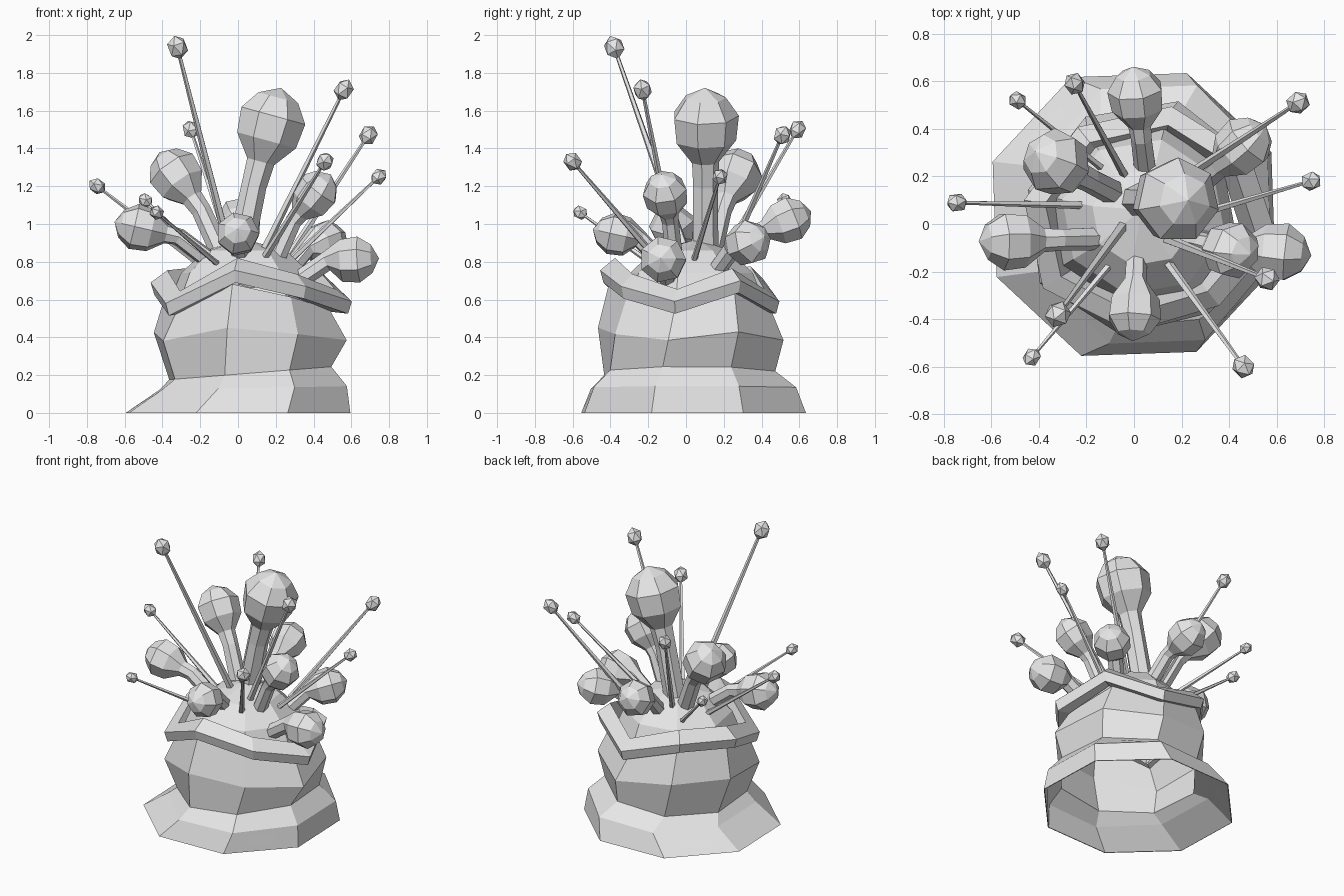
import bpy
import bmesh
import math
from mathutils import Vector, Matrix

cube = bpy.data.objects.get("Cube")
if cube:
    bpy.data.objects.remove(cube, do_unlink=True)

grey = bpy.data.materials.new("plain_grey")
grey.use_nodes = True
grey.diffuse_color = (0.8, 0.8, 0.8, 1)
grey.node_tree.nodes["Principled BSDF"].inputs["Base Color"].default_value = (0.8, 0.8, 0.8, 1)


def finish(bm, name):
    """Turn a bmesh into a flat shaded grey object."""
    mesh = bpy.data.meshes.new(name)
    bm.to_mesh(mesh)
    bm.free()
    mesh.materials.append(grey)
    obj = bpy.data.objects.new(name, mesh)
    bpy.context.scene.collection.objects.link(obj)
    return obj


def skin(bm, rings):
    """Bridge consecutive rings; a ring of one point closes to a tip."""
    loops = [[bm.verts.new(p) for p in ring] for ring in rings]
    for a, b in zip(loops, loops[1:]):
        n = len(a)
        for i in range(n):
            j = (i + 1) % n
            if len(b) == 1:
                bm.faces.new((a[i], a[j], b[0]))
            else:
                bm.faces.new((a[i], a[j], b[j], b[i]))


# Uneven height and spread of the eight corners, starting at the front
WAVE = [0.115, 0.03, -0.05, 0.06, -0.05, 0.07, 0.05, -0.06]
SPREAD = [0.99, 0.92, 1, 0.95, 0.99, 0.98, 1, 1.03]


def ring(cx, cy, rx, ry, z, wave=0.0, tilt=0.0, turn=0.0):
    points = []
    for i, (w, s) in enumerate(zip(WAVE, SPREAD)):
        a = math.radians(-112.5 + turn + 45 * i)
        s = s if wave else 1
        x, y = cx + s * rx * math.cos(a), cy + s * ry * math.sin(a)
        points.append((x, y, z + wave * w + tilt * x))
    return points


def skirt(inset):
    return [
        ring(0, 0.04, 0.635 - inset, 0.635 - inset, 0, turn=2),
        ring(0.08, 0.04, 0.53 - inset, 0.58 - inset, 0.13 - inset, tilt=0.02, turn=2),
        ring(0.065, 0.02, 0.45 - inset, 0.475 - inset, 0.205 - inset, tilt=0.08, turn=5),
    ]


# Pot: open, lined skirt at the bottom, pinched waist and bulging belly
bm = bmesh.new()
skin(bm, skirt(0.006)[::-1] + skirt(0) + [
    ring(0.065, 0.025, 0.525, 0.51, 0.405, wave=0.4, turn=9),
    ring(0.05, 0.02, 0.44, 0.44, 0.59, wave=0.8, turn=12),
])
finish(bm, "pot")

# Rim: wavy collar with a sloping top and an inner wall
bm = bmesh.new()
skin(bm, [ring(0.07, 0.02, r, r * 0.9, 0.655 + dz, wave=1, turn=13)
          for r, dz in [(0.43, -0.07), (0.52, -0.08), (0.54, -0.015),
                        (0.45, 0.05), (0.39, -0.09)]])
finish(bm, "rim")

# Soil: low dome filling the pot
bm = bmesh.new()
dome = [ring(0.04, 0.03, r, r * 0.95, z, turn=10)
        for r, z in [(0.4, 0.62), (0.35, 0.74), (0.22, 0.86)]]
skin(bm, dome + [[(0.03, 0.06, 0.92)]])
finish(bm, "soil")


def sweep(name, path, radii, sides):
    """Tube through the path points with a radius at each; zero ends in a tip."""
    path = [Vector(p) for p in path]
    rings, quat, old = [], None, None
    for i, (p, r) in enumerate(zip(path, radii)):
        t = (path[min(i + 1, len(path) - 1)] - path[max(i - 1, 0)]).normalized()
        quat = old.rotation_difference(t) @ quat if old else t.to_track_quat('Z', 'Y')
        old = t
        if r == 0:
            rings.append([p])
            continue
        angles = [math.tau * k / sides for k in range(sides)]
        rings.append([p + quat @ Vector((r * math.cos(a), r * math.sin(a), 0)) for a in angles])
    bm = bmesh.new()
    skin(bm, rings)
    return finish(bm, name)


# Bulbs: arched thick stalks swelling into rounded heads (base, centre, radius)
bulbs = [
    ((0.01, 0.10, 0.84), (0.175, 0.10, 1.53), 0.18),
    ((-0.08, 0.13, 0.82), (-0.33, 0.26, 1.26), 0.14),
    ((-0.14, -0.06, 0.80), (-0.52, -0.07, 0.98), 0.125),
    ((0.20, -0.06, 0.80), (0.41, -0.11, 1.16), 0.12),
    ((0.01, -0.13, 0.80), (0.0, -0.37, 0.945), 0.115),
    ((0.05, 0.22, 0.80), (0.01, 0.54, 1.02), 0.12),
    ((0.26, 0.15, 0.74), (0.46, 0.33, 0.90), 0.12),
    ((0.32, -0.09, 0.70), (0.61, -0.12, 0.81), 0.125),
]
HEAD = [(-1.15, 0.42), (-0.5, 0.92), (0.25, 1.0), (0.8, 0.62), (1.1, 0)]
for n, (base, centre, r) in enumerate(bulbs, 1):
    base, centre = Vector(base), Vector(centre)
    elbow = base.lerp(centre, 0.45) + Vector((0, 0, 0.05))
    axis = (centre - elbow).normalized()
    path = [base, elbow] + [centre + axis * r * s for s, _ in HEAD]
    radii = [r * 0.4, r * 0.38] + [r * w for _, w in HEAD]
    # Short stalks drop the elbow so the neck never folds back
    if (path[2] - elbow).dot(axis) < 0.02:
        del path[1], radii[1]
    sweep(f"bulb_{n}", path, radii, 7)

# Pins: thin tapering spikes with a small faceted bead (base, tip, bead radius)
pins = [
    ((-0.05, -0.01, 0.88), (-0.32, -0.38, 1.935), 0.056),
    ((-0.03, 0.19, 0.82), (-0.25, 0.59, 1.50), 0.046),
    ((0.13, -0.06, 0.85), (0.56, -0.23, 1.71), 0.052),
    ((0.25, 0.22, 0.80), (0.69, 0.51, 1.47), 0.049),
    ((0.14, -0.16, 0.82), (0.46, -0.60, 1.33), 0.048),
    ((0.27, 0.04, 0.80), (0.745, 0.18, 1.25), 0.042),
    ((-0.22, 0.08, 0.80), (-0.745, 0.09, 1.20), 0.042),
    ((-0.14, 0.24, 0.79), (-0.49, 0.52, 1.125), 0.038),
    ((-0.11, -0.18, 0.79), (-0.43, -0.56, 1.06), 0.038),
]
for n, (base, tip, r) in enumerate(pins, 1):
    sweep(f"pin_{n}", [base, tip], [r * 0.42, r * 0.18], 5)
    tip = Vector(tip)
    turn = (tip - Vector(base)).to_track_quat('Z', 'Y').to_matrix().to_4x4()
    bm = bmesh.new()
    bmesh.ops.create_icosphere(bm, subdivisions=1, radius=r,
                               matrix=Matrix.Translation(tip) @ turn @ Matrix.Diagonal((1, 1, 1.2, 1)))
    finish(bm, f"pin_bead_{n}")
